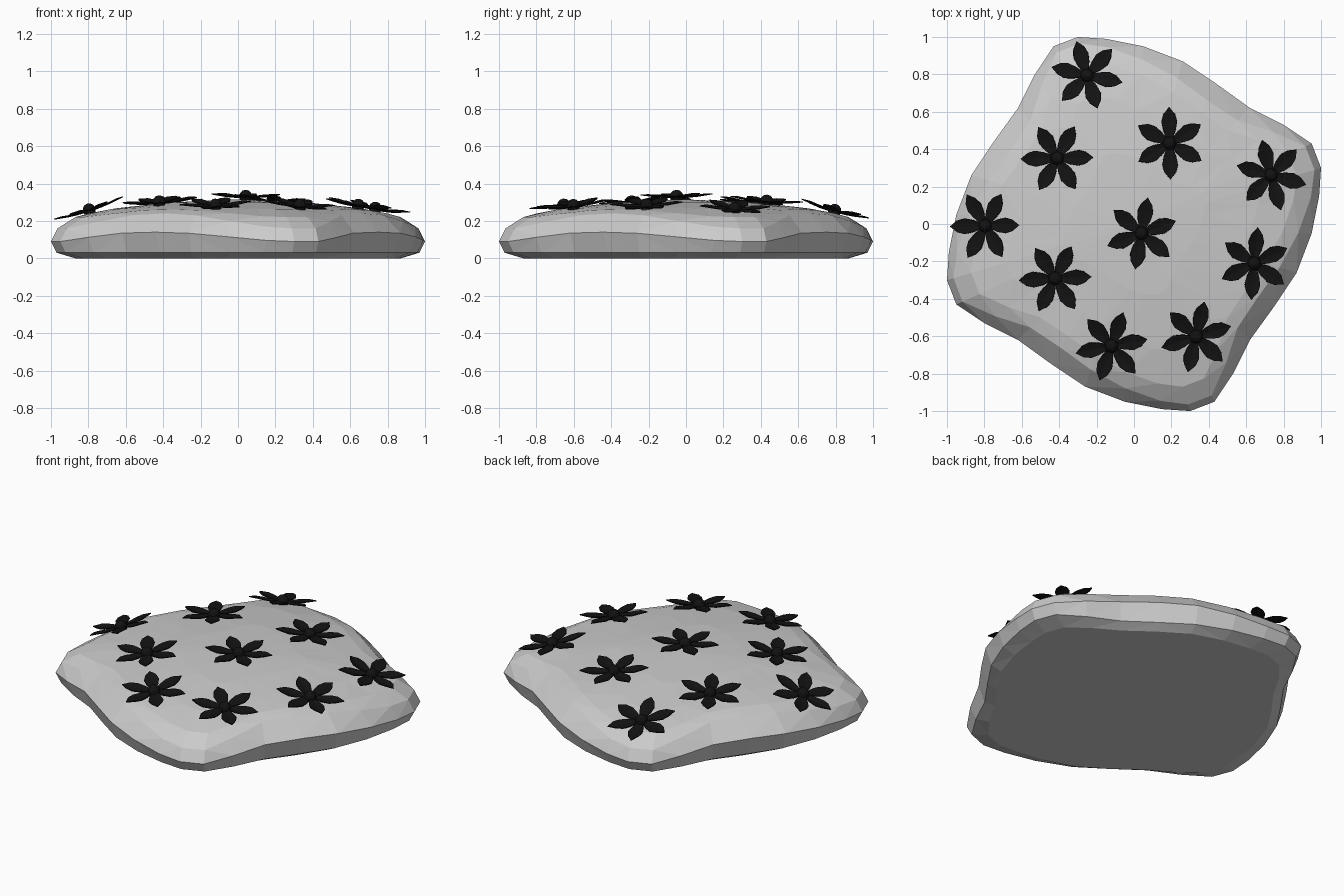
import bpy, bmesh, math
from mathutils import Vector, Matrix
from mathutils.bvhtree import BVHTree

if "Cube" in bpy.data.objects:
    bpy.data.objects.remove(bpy.data.objects["Cube"])

# One quarter of the rounded, twisted square outline: x, y, weight (0 corner, 1 mid side)
QUARTER = [(-0.43, 0.95, 0), (-0.30, 1.0, 0), (-0.15, 0.99, 0.12), (0.05, 0.95, 0.5),
           (0.26, 0.87, 0.88), (0.44, 0.75, 1), (0.62, 0.62, 0.9), (0.80, 0.53, 0.45)]
# Rings from bottom to top: corner scale, corner z, mid-side scale, mid-side z
RINGS = [(0.87, 0.0, 0.90, 0.0), (0.97, 0.03, 0.96, 0.03), (1.0, 0.09, 1.0, 0.14),
         (0.965, 0.16, 0.885, 0.24), (0.87, 0.22, 0.80, 0.262), (0.68, 0.263, 0.62, 0.28),
         (0.38, 0.298, 0.36, 0.30)]

outline = []
for k in range(4):
    for x, y, w in QUARTER:
        outline.append((x, y, w))
    QUARTER = [(y, -x, w) for x, y, w in QUARTER]


def finish(name, bm, mat=None):
    bmesh.ops.recalc_face_normals(bm, faces=bm.faces)
    me = bpy.data.meshes.new(name)
    bm.to_mesh(me)
    ob = bpy.data.objects.new(name, me)
    bpy.context.collection.objects.link(ob)
    if mat:
        me.materials.append(mat)
    return ob


# Stone pad
bm = bmesh.new()
rows = []
for sc, zc, sm, zm in RINGS:
    row = []
    for x, y, w in outline:
        s = sc + (sm - sc) * w
        row.append(bm.verts.new((x * s, y * s, zc + (zm - zc) * w)))
    rows.append(row)
n = len(outline)
for a, b in zip(rows, rows[1:]):
    for i in range(n):
        j = (i + 1) % n
        bm.faces.new((a[i], a[j], b[j], b[i]))
bm.faces.new(rows[0])
top = bm.verts.new((0, 0, 0.315))
for i in range(n):
    bm.faces.new((rows[-1][i], rows[-1][(i + 1) % n], top))
bmesh.ops.triangulate(bm, faces=[f for f in bm.faces if len(f.verts) == 4])
finish("stone_pad", bm)
tree = BVHTree.FromBMesh(bm)


def surface(x, y):
    hit = tree.ray_cast(Vector((x, y, 2)), Vector((0, 0, -1)))[0]
    return hit.z if hit else 0.15


# Flowers: six petals and a domed centre, laid along the surface
black = bpy.data.materials.new("black")
black.diffuse_color = (0.006, 0.006, 0.006, 1)
black.use_nodes = True
black.node_tree.nodes["Principled BSDF"].inputs["Base Color"].default_value = black.diffuse_color
PETAL = [(0.02, 0.014, 0.012), (0.07, 0.033, 0.014), (0.115, 0.042, 0.018),
         (0.155, 0.031, 0.024)]  # distance, half width, height
TIP = (0.195, 0, 0.03)


def flower(name, x, y, turn):
    bm = bmesh.new()
    for k in range(6):
        rot = Matrix.Rotation(math.radians(turn + 60 * k), 3, 'Z')
        prev = None
        for r, w, h in PETAL:
            pts = [(r, -w, h + 0.006), (r, 0, h), (r, w, h + 0.006)]
            cur = [bm.verts.new(rot @ Vector(p)) for p in pts]
            if prev:
                for i in range(2):
                    bm.faces.new((prev[i], cur[i], cur[i + 1], prev[i + 1]))
            prev = cur
        tip = bm.verts.new(rot @ Vector(TIP))
        for i in range(2):
            bm.faces.new((prev[i], tip, prev[i + 1]))
    bmesh.ops.create_uvsphere(bm, u_segments=10, v_segments=6, radius=0.034,
                              matrix=Matrix.Translation((0, 0, 0.018)))
    ob = finish(name, bm, black)
    d = 0.11
    slope = Vector((surface(x - d, y) - surface(x + d, y),
                    surface(x, y - d) - surface(x, y + d), 2 * d))
    q = Vector((0, 0, 1)).rotation_difference(slope)
    ob.matrix_world = Matrix.Translation((x, y, surface(x, y))) @ q.to_matrix().to_4x4()
    mod = ob.modifiers.new("thickness", 'SOLIDIFY')
    mod.thickness = 0.005
    mod.offset = 0


SPOTS = [(-0.25, 0.79, -13), (-0.41, 0.35, 1), (0.19, 0.43, 31), (0.73, 0.26, -15),
         (-0.79, -0.01, 1), (0.04, -0.05, 20), (-0.42, -0.29, 3), (0.64, -0.21, 25),
         (-0.12, -0.65, 11), (0.33, -0.60, 17)]
for i, (x, y, t) in enumerate(SPOTS):
    flower(f"flower_{i + 1}", x, y, t)
